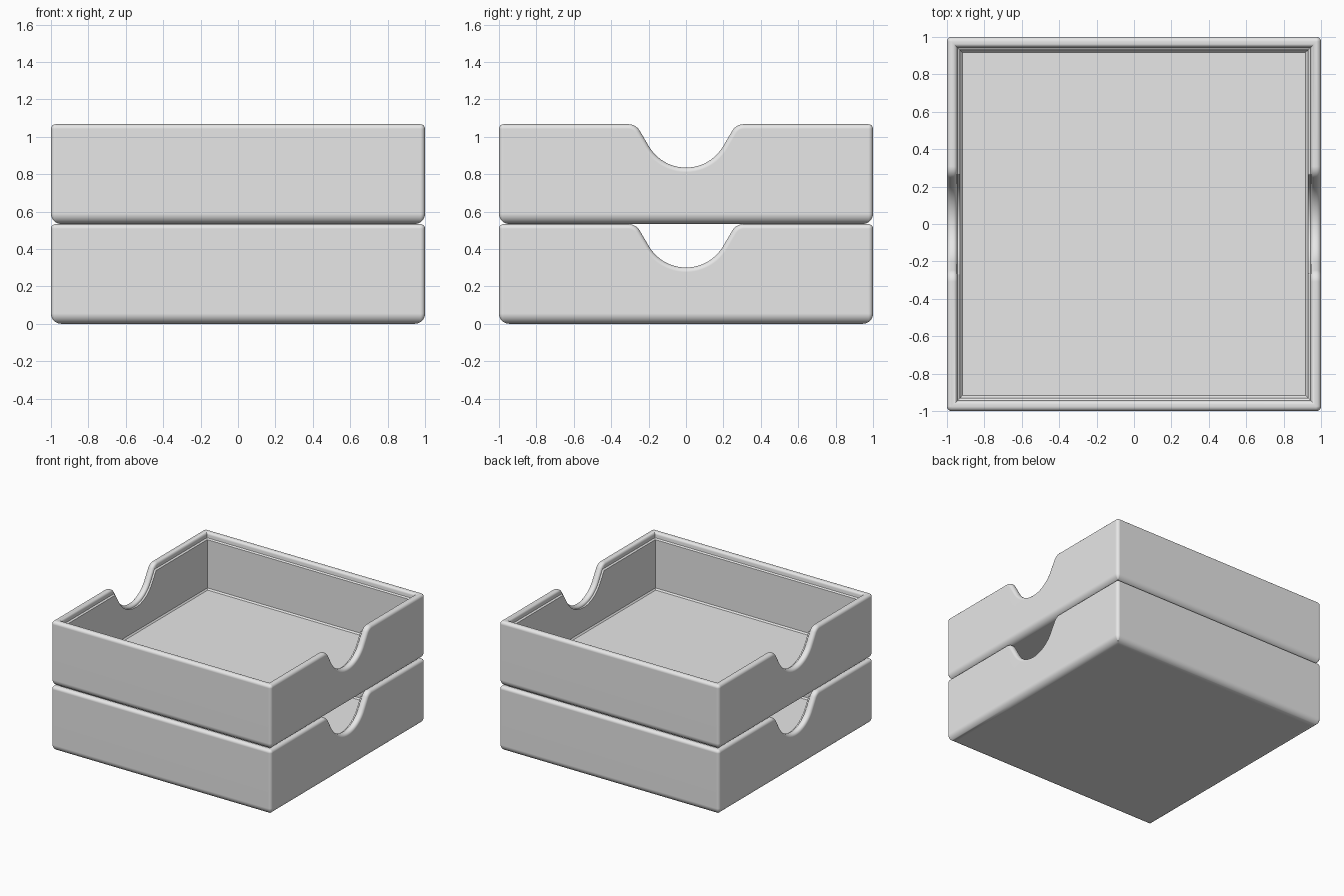
import bpy, bmesh
from math import sin, cos, pi, radians

if "Cube" in bpy.data.objects:
    bpy.data.objects.remove(bpy.data.objects["Cube"], do_unlink=True)

H = 0.533          # height of one tray
CORNER = 0.025     # vertical edge radius
FOOT = 0.055       # bottom edge radius
FLOOR = 0.076      # floor thickness

grey = bpy.data.materials.new("light grey plastic")
grey.use_nodes = True
colour = (0.8, 0.8, 0.8, 1)
grey.diffuse_color = colour
grey.node_tree.nodes["Principled BSDF"].inputs["Base Color"].default_value = colour


def notch():
    """Scooped edge: (y, z, normal y, normal z) from -y to +y."""
    scoop, lip, slope, depth = 0.23, 0.07, radians(60), 0.232
    top_y = 0.308
    half = []
    for i in range(13):
        a = slope * i / 12
        half.append((scoop * sin(a), H - depth + scoop * (1 - cos(a)), -sin(a), cos(a)))
    for i in range(9):
        a = slope * (1 - i / 8)
        half.append((top_y - lip * sin(a), H - lip + lip * cos(a), -sin(a), cos(a)))
    return [(-y, z, -ny, nz) for y, z, ny, nz in reversed(half[1:])] + half


NOTCH = notch()


def ring(inset, drop=None, height=None, ledge=None):
    """Perimeter loop, measured down from the rim or at a fixed height."""
    points = []
    flat_z = height if height is not None else H - drop
    if ledge is not None:
        flat_z = H - ledge
    reach = 1 - max(CORNER, inset)
    radius = max(CORNER - inset, 0)
    for side in range(4):
        # straight side, scooped on the left and right sides only
        if side % 2 == 0:
            s = 1 if side == 0 else -1
            for y, z, ny, nz in NOTCH:
                if height is not None:
                    p = (y, height)
                else:
                    p = (y - drop * ny, z - drop * nz)
                if ledge is not None:
                    p = (p[0], min(p[1], flat_z))
                points.append((s * (1 - inset), s * p[0], p[1]))
        # rounded corner
        cx, cy = ((1, 1), (-1, 1), (-1, -1), (1, -1))[side]
        for i in range(6):
            a = side * pi / 2 + pi / 2 * i / 5
            points.append((cx * reach + radius * cos(a), cy * reach + radius * sin(a), flat_z))
    return points


def tray(name, base):
    rings = []
    # rounded bottom edge
    for i in range(9):
        a = pi / 2 * i / 8
        rings.append(ring(FOOT * (1 - sin(a)), height=FOOT * (1 - cos(a))))
    # rounded rim, outside then inside
    for i in range(6):
        a = pi / 2 * i / 5
        rings.append(ring(0.025 * (1 - cos(a)), drop=0.025 * (1 - sin(a))))
    for i in range(6):
        a = pi / 2 * i / 5
        rings.append(ring(0.035 + 0.02 * sin(a), drop=0.02 * (1 - cos(a))))
    # inner ledge, wall and floor edge
    rings.append(ring(0.057, drop=0.02, ledge=0.042))
    rings.append(ring(0.070, drop=0.02, ledge=0.050))
    rings.append(ring(0.072, height=FLOOR + 0.012))
    rings.append(ring(0.082, height=FLOOR))

    bm = bmesh.new()
    loops = [[bm.verts.new(p) for p in r] for r in rings]
    n = len(loops[0])
    for low, high in zip(loops, loops[1:]):
        for i in range(n):
            j = (i + 1) % n
            bm.faces.new((low[i], low[j], high[j], high[i]))
    bm.faces.new(reversed(loops[0]))
    bm.faces.new(loops[-1])
    bmesh.ops.remove_doubles(bm, verts=bm.verts, dist=0.0002)
    bmesh.ops.recalc_face_normals(bm, faces=bm.faces)
    mesh = bpy.data.meshes.new(name)
    bm.to_mesh(mesh)
    bm.free()
    mesh.materials.append(grey)
    obj = bpy.data.objects.new(name, mesh)
    obj.location.z = base
    bpy.context.collection.objects.link(obj)
    bpy.ops.object.select_all(action="DESELECT")
    obj.select_set(True)
    bpy.context.view_layer.objects.active = obj
    bpy.ops.object.shade_smooth_by_angle(angle=radians(30))
    weighted = obj.modifiers.new("even shading", "WEIGHTED_NORMAL")
    weighted.keep_sharp = True


tray("lower_tray", 0)
tray("upper_tray", H + 0.001)
